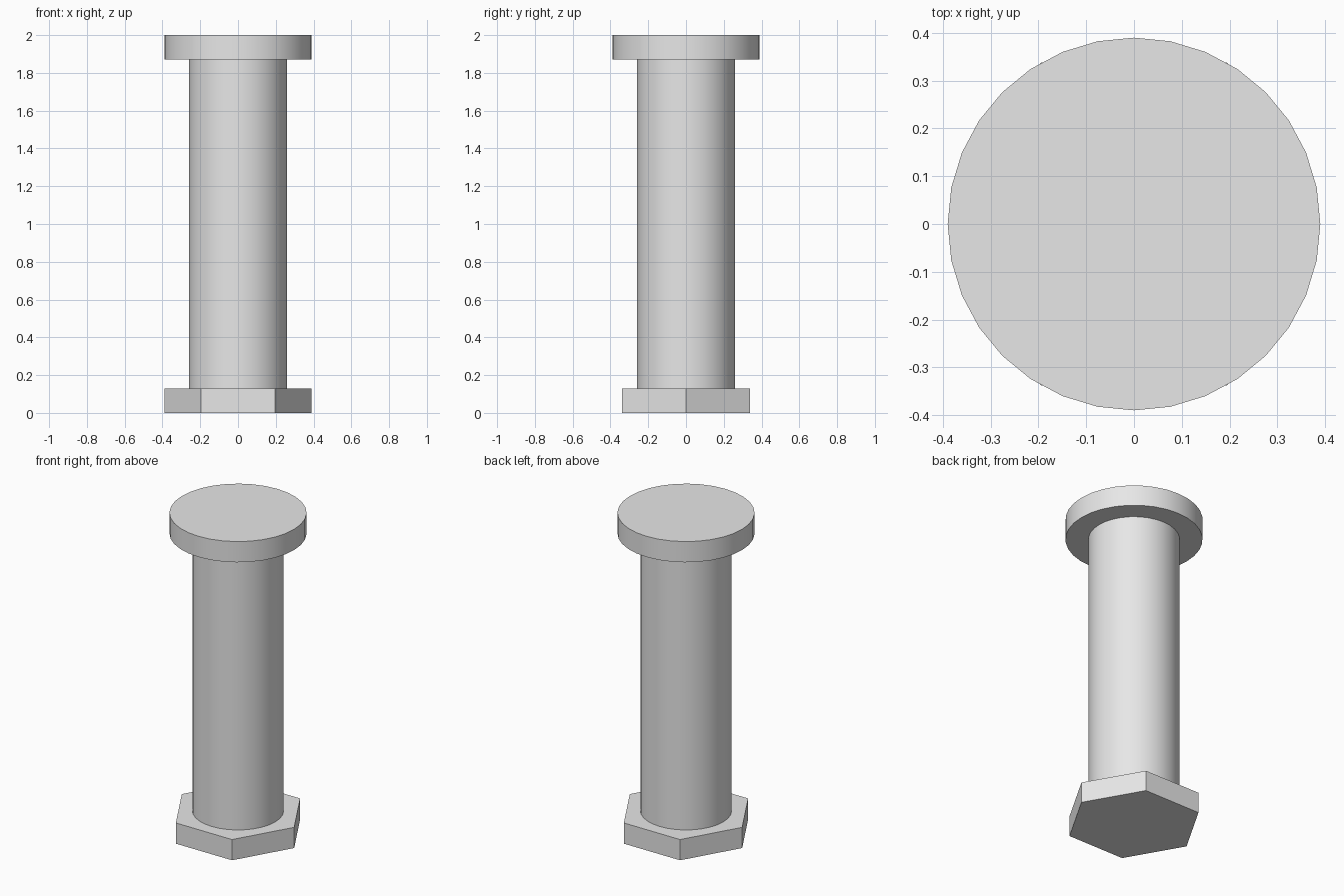
import bpy
import math

cube = bpy.data.objects.get("Cube")
if cube:
    bpy.data.objects.remove(cube, do_unlink=True)

# Single plain metal grey
GREY = (0.8, 0.8, 0.8, 1.0)
metal = bpy.data.materials.new("metal_grey")
metal.use_nodes = True
metal.diffuse_color = GREY
for node in metal.node_tree.nodes:
    if node.type == 'BSDF_PRINCIPLED':
        node.inputs["Base Color"].default_value = GREY


def prism(name, sides, radius, bottom, top, turn=0.0):
    """Upright prism between two heights, smooth around its side when round."""
    bpy.ops.mesh.primitive_cylinder_add(
        vertices=sides, radius=radius, depth=top - bottom,
        location=(0, 0, (bottom + top) / 2), rotation=(0, 0, turn))
    part = bpy.context.object
    part.name = name
    part.data.materials.append(metal)
    bpy.ops.object.shade_smooth_by_angle(angle=math.radians(30))
    return part


RIM = 0.39
THICK = 0.13

# Hexagonal nut with corners on the x axis
prism("hex_nut", 6, RIM, 0, THICK, math.radians(90))
# Round shaft between nut and head
prism("shaft", 32, 0.26, THICK, 2 - THICK)
# Flat round head
prism("round_head", 32, RIM, 2 - THICK, 2)
